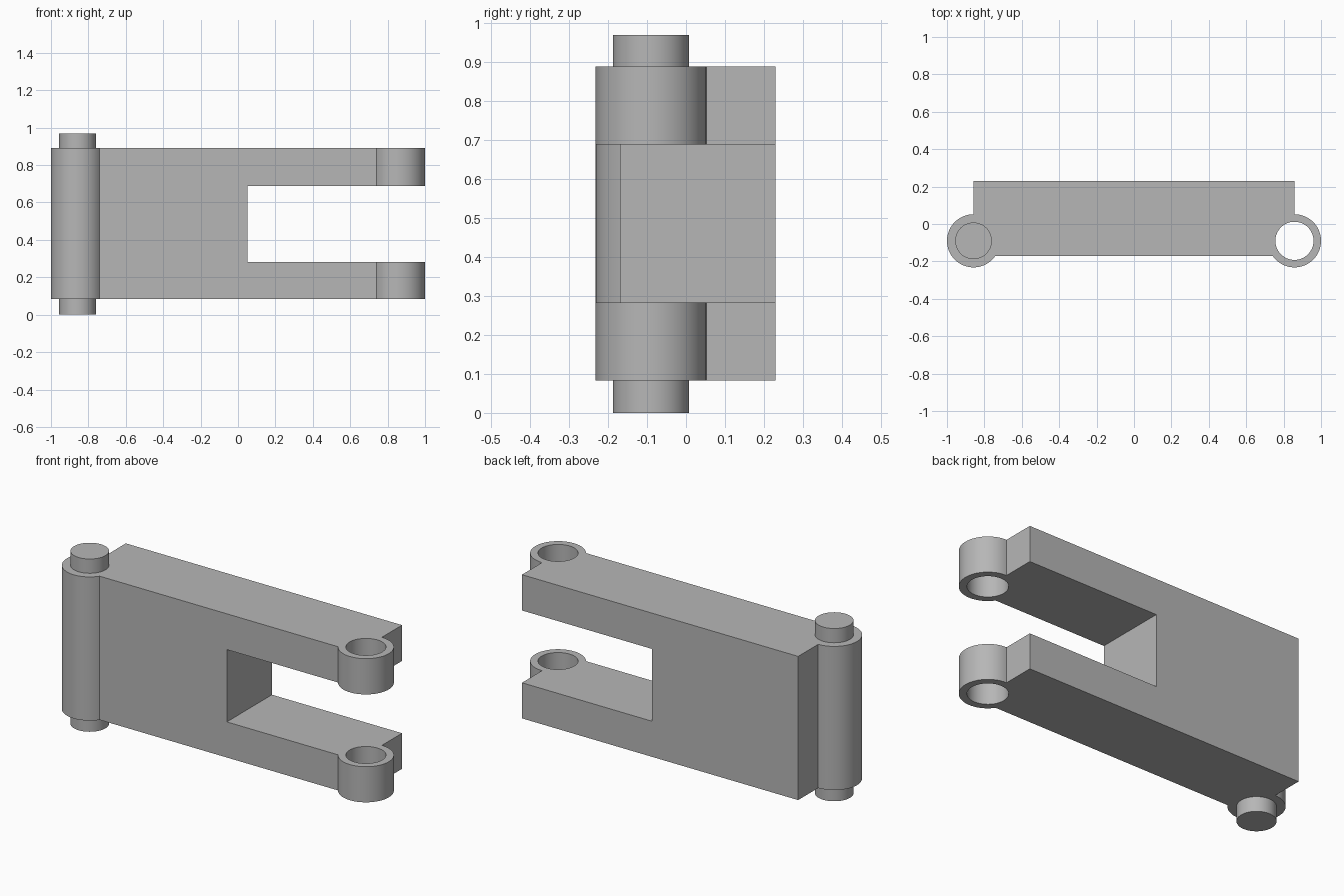
import bpy
import bmesh
import math
from mathutils import Matrix

cube = bpy.data.objects.get("Cube")
if cube:
    bpy.data.objects.remove(cube, do_unlink=True)

# Main dimensions
HINGE_X, HINGE_Y = 0.858, -0.09
KNUCKLE_R, PIN_R, HOLE_R = 0.142, 0.098, 0.102
FRONT, BACK = -0.17, 0.23
BOTTOM, TOP, HEIGHT = 0.083, 0.89, 0.97

grey = bpy.data.materials.new("plain grey")
grey.use_nodes = True
grey.diffuse_color = (0.47, 0.47, 0.47, 1)
grey.node_tree.nodes["Principled BSDF"].inputs["Base Color"].default_value = grey.diffuse_color


def finish(name, bm):
    bmesh.ops.recalc_face_normals(bm, faces=bm.faces)
    mesh = bpy.data.meshes.new(name)
    bm.to_mesh(mesh)
    bm.free()
    mesh.materials.append(grey)
    obj = bpy.data.objects.new(name, mesh)
    bpy.context.collection.objects.link(obj)
    return obj


def prism(name, outline, z0, z1):
    bm = bmesh.new()
    face = bm.faces.new([bm.verts.new((x, y, z0)) for x, y in outline])
    side = bmesh.ops.extrude_face_region(bm, geom=[face], use_keep_orig=True)["geom"]
    verts = [v for v in side if isinstance(v, bmesh.types.BMVert)]
    bmesh.ops.translate(bm, verts=verts, vec=(0, 0, z1 - z0))
    return finish(name, bm)


def cylinder(name, x, radius, z0, z1):
    bm = bmesh.new()
    bmesh.ops.create_cone(bm, cap_ends=True, segments=64, radius1=radius,
                          radius2=radius, depth=z1 - z0,
                          matrix=Matrix.Translation((x, HINGE_Y, (z0 + z1) / 2)))
    return finish(name, bm)


def cut(target, cutter):
    mod = target.modifiers.new("cut", "BOOLEAN")
    mod.operation, mod.solver, mod.object = "DIFFERENCE", "EXACT", cutter
    bpy.context.view_layer.objects.active = target
    bpy.ops.object.modifier_apply(modifier=mod.name)
    bpy.data.objects.remove(cutter, do_unlink=True)


# Plate outline with a round knuckle on each front corner
start = -math.pi - math.asin((FRONT - HINGE_Y) / KNUCKLE_R)
steps = 44
angles = [start + (math.pi / 2 - start) * i / steps for i in range(steps + 1)]
right_half = [(HINGE_X + KNUCKLE_R * math.cos(a), HINGE_Y + KNUCKLE_R * math.sin(a))
              for a in angles]
right_half.append((HINGE_X, BACK))
outline = right_half + [(-x, y) for x, y in reversed(right_half)]
link = prism("hinge_link", outline, BOTTOM, TOP)

# Slot between the two arms, then the pin holes through them
slot = [(0.05, -1), (2, -1), (2, 1), (0.05, 1)]
cut(link, prism("slot_cutter", slot, 0.283, 0.689))
cut(link, cylinder("hole_cutter", HINGE_X, HOLE_R, -1, 2))

# Pin ends on the other knuckle
pins = [cylinder("lower_pin", -HINGE_X, PIN_R, 0, BOTTOM),
        cylinder("upper_pin", -HINGE_X, PIN_R, TOP, HEIGHT)]

# Smooth the round walls and keep the edges sharp
bpy.context.view_layer.update()
bpy.ops.object.select_all(action="DESELECT")
for obj in [link] + pins:
    obj.select_set(True)
bpy.context.view_layer.objects.active = link
bpy.ops.object.shade_smooth_by_angle(angle=math.radians(30))
